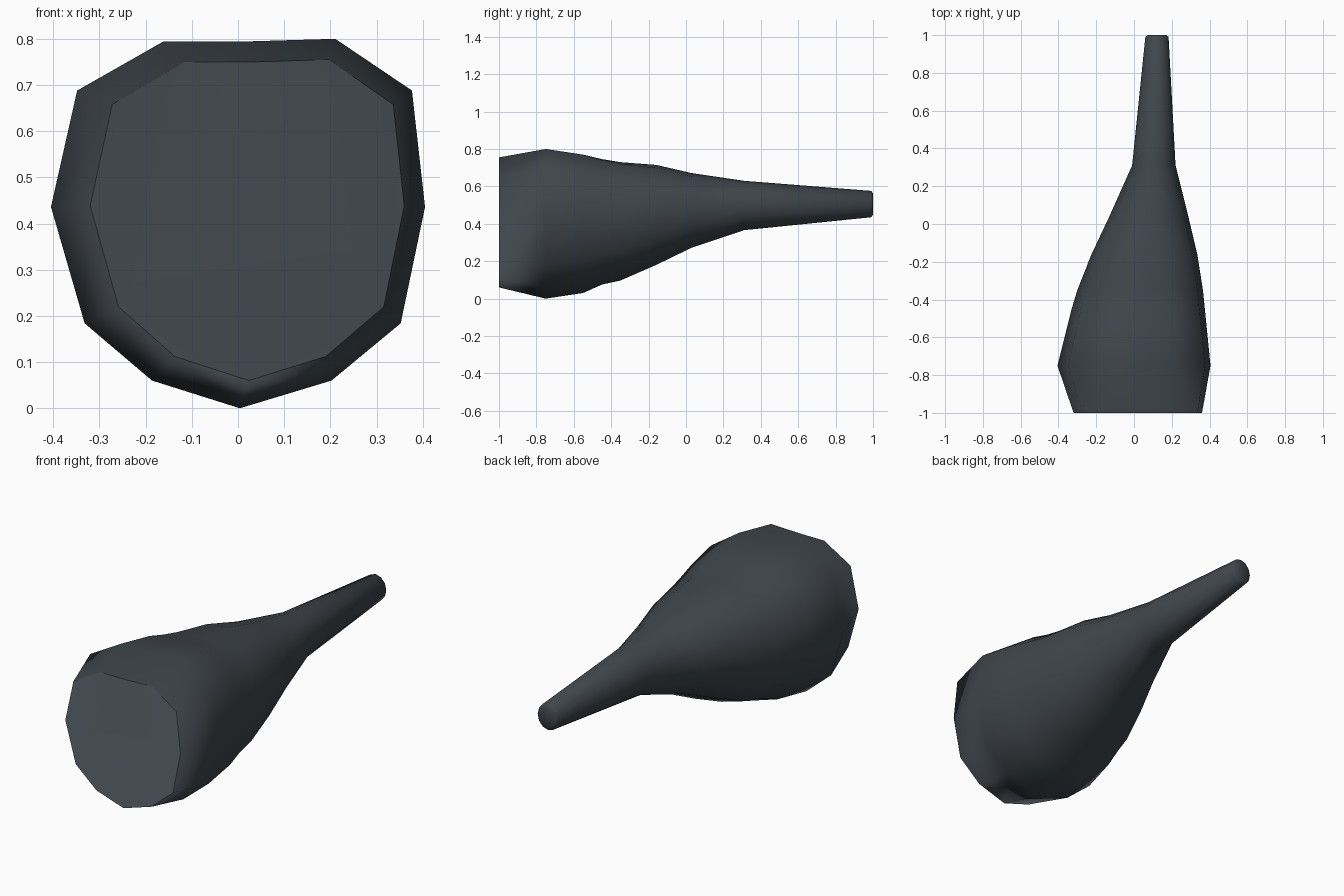
import bpy, bmesh
from math import sin, cos, tau

if "Cube" in bpy.data.objects:
    bpy.data.objects.remove(bpy.data.objects["Cube"])

# Faceted cross-section of the bulb, each axis running -1..1
BULB = [(1.0, 0.09), (0.93, 0.72), (0.52, 1.0), (0.02, 0.985), (-0.40, 0.985), (-0.86, 0.72),
        (-1.0, 0.09), (-0.82, -0.54), (-0.46, -0.85), (0.01, -1.0), (0.50, -0.85), (0.87, -0.54)]
ROUND = [(cos(tau * i / 12), sin(tau * i / 12)) for i in range(12)]

# Stations along the length: y, x min, x max, z min, z max, roundness
STATIONS = [
    (-1.00, -0.32, 0.36, 0.06, 0.755, 0.0),
    (-0.75, -0.405, 0.405, 0.00, 0.80, 0.0),
    (-0.55, -0.355, 0.385, 0.03, 0.775, 0.1),
    (-0.45, -0.33, 0.375, 0.075, 0.75, 0.2),
    (-0.35, -0.30, 0.365, 0.097, 0.733, 0.3),
    (-0.16, -0.225, 0.335, 0.18, 0.717, 0.5),
    (0.03, -0.135, 0.29, 0.272, 0.672, 0.75),
    (0.31, -0.01, 0.22, 0.366, 0.63, 1.0),
    (0.99, 0.06, 0.183, 0.435, 0.576, 1.0),
    (1.00, 0.072, 0.171, 0.448, 0.563, 1.0),
]

# Tapered bulb and neck, lofted ring by ring
bm = bmesh.new()
rings = []
for y, x0, x1, z0, z1, t in STATIONS:
    cx, cz, rx, rz = (x0 + x1) / 2, (z0 + z1) / 2, (x1 - x0) / 2, (z1 - z0) / 2
    rings.append([bm.verts.new((cx + rx * (b[0] * (1 - t) + r[0] * t), y,
                                cz + rz * (b[1] * (1 - t) + r[1] * t)))
                  for b, r in zip(BULB, ROUND)])
for a, b in zip(rings, rings[1:]):
    for i in range(12):
        j = (i + 1) % 12
        bm.faces.new((a[i], a[j], b[j], b[i]))

# Closed ends, inset to keep the centre flat
caps = [bm.faces.new(rings[0]), bm.faces.new(rings[-1])]
bmesh.ops.inset_individual(bm, faces=caps[:1], thickness=0.15)
bmesh.ops.recalc_face_normals(bm, faces=bm.faces)
for f in bm.faces:
    f.smooth = True

mesh = bpy.data.meshes.new("tapered_body")
bm.to_mesh(mesh)
bm.free()
body = bpy.data.objects.new("tapered_body", mesh)
bpy.context.collection.objects.link(body)

# Dark slate colour
mat = bpy.data.materials.new("dark_slate")
mat.diffuse_color = (0.05, 0.06, 0.07, 1)
mat.use_nodes = True
mat.node_tree.nodes["Principled BSDF"].inputs["Base Color"].default_value = mat.diffuse_color
mesh.materials.append(mat)
